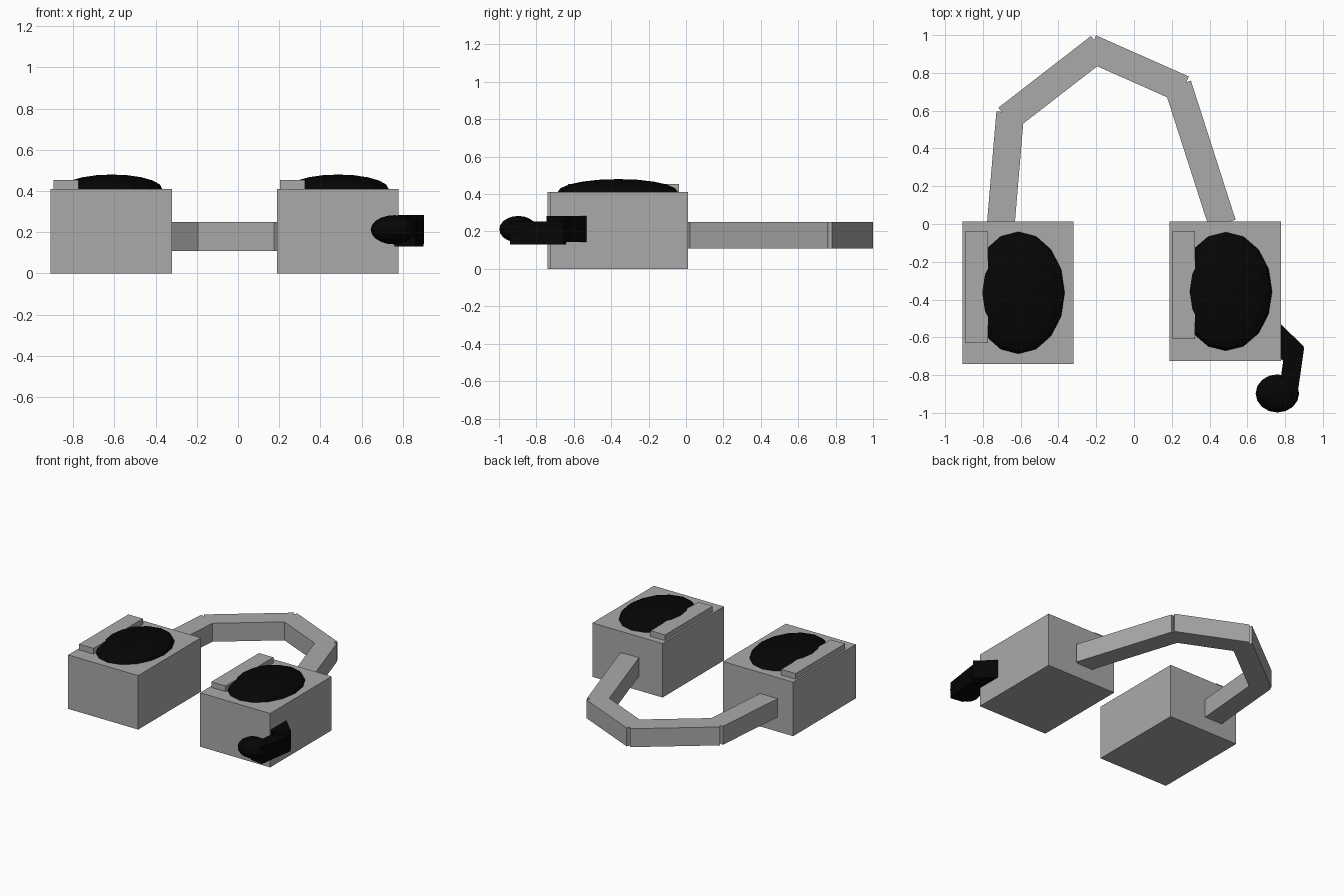
import bpy, math
from mathutils import Vector

if "Cube" in bpy.data.objects:
    bpy.data.objects.remove(bpy.data.objects["Cube"])


def material(name, v):
    m = bpy.data.materials.new(name)
    m.diffuse_color = (v, v, v, 1)
    m.use_nodes = True
    m.node_tree.nodes["Principled BSDF"].inputs["Base Color"].default_value = m.diffuse_color
    return m


black = material("black", 0.0016)
grey = material("dark_grey", 0.4)


def finish(name, size, mat, turn=0):
    ob = bpy.context.object
    ob.name = name
    ob.scale = size
    ob.rotation_euler.z = turn
    ob.data.materials.append(mat)
    return ob


def box(name, lo, hi):
    lo, hi = Vector(lo), Vector(hi)
    bpy.ops.mesh.primitive_cube_add(size=1, location=(lo + hi) / 2)
    return finish(name, hi - lo, grey)


def bar(name, a, b, width, z0, z1, ext=(0, 0), mat=grey):
    """Square bar laid flat between two plan points, lengthened at each end."""
    a, b = Vector(a), Vector(b)
    d = (b - a).normalized()
    a, b = a - d * ext[0], b + d * ext[1]
    m = (a + b) / 2
    bpy.ops.mesh.primitive_cube_add(size=1, location=(m.x, m.y, (z0 + z1) / 2))
    return finish(name, ((b - a).length, width, z1 - z0), mat, math.atan2(d.y, d.x))


def ball(name, centre, radii, seg=16, rings=10):
    bpy.ops.mesh.primitive_uv_sphere_add(segments=seg, ring_count=rings, location=centre)
    return finish(name, radii, black)


# Ear cups: housing, padded cushion, raised side strip
for side, x, front, strip_end, ymid, ry in (
        ("left", -0.909, -0.741, -0.63, -0.364, 0.323),
        ("right", 0.189, -0.725, -0.61, -0.357, 0.314)):
    box(side + "_ear_cup", (x, front, 0), (x + 0.589, 0.012, 0.41))
    ball(side + "_cushion", (x + 0.297, ymid, 0.41), (0.245, ry, 0.07))
    box(side + "_strip", (x + 0.014, strip_end, 0.40), (x + 0.135, -0.038, 0.453))

# Headband: four straight bars overlapping at the joints
path = [(-0.705, 0), (-0.657, 0.57), (-0.205, 0.92), (0.235, 0.725), (0.468, 0)]
exts = [(0, 0.02), (0.02, 0.028), (0.028, 0.028), (0.012, 0)]
for i in range(4):
    bar(f"headband_{i + 1}", path[i], path[i + 1], 0.147, 0.11, 0.25, exts[i])

# Microphone boom and tip
bar("mic_arm_base", (0.73, -0.577), (0.856, -0.698), 0.132, 0.144, 0.283, mat=black)
bar("mic_arm_end", (0.851, -0.65), (0.81, -0.935), 0.1, 0.13, 0.253, mat=black)
ball("mic_tip", (0.759, -0.897, 0.212), (0.115, 0.101, 0.071))
